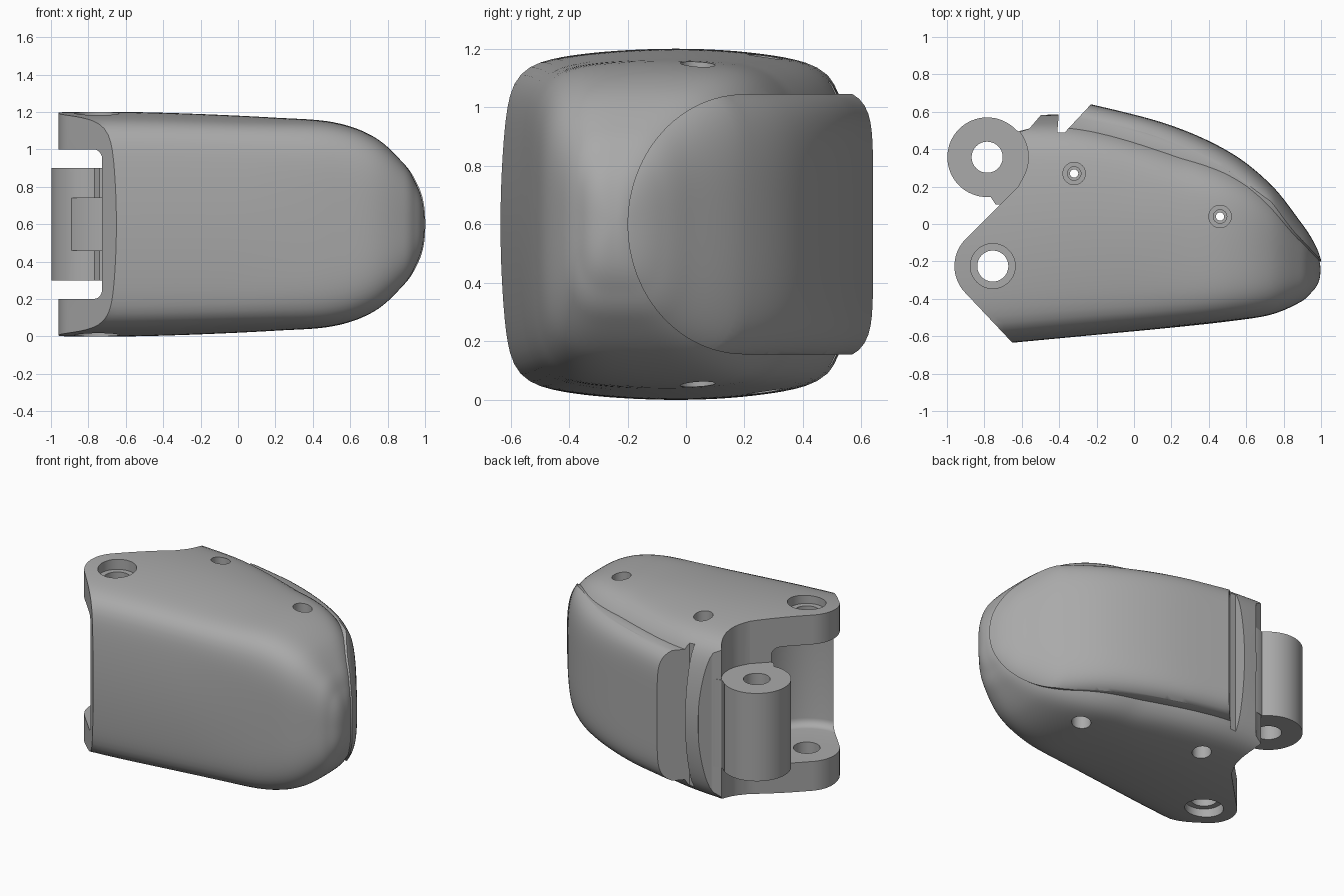
import bpy, bmesh, math
from mathutils import Vector, Matrix

if "Cube" in bpy.data.objects:
    bpy.data.objects.remove(bpy.data.objects["Cube"], do_unlink=True)

MID = 0.6                      # mid-height of the whole part
EAR = (-0.755, -0.225)         # fork pivot
HUB = (-0.785, 0.357)          # rear pivot
SCREWS = [(-0.32, 0.27), (0.46, 0.04)]

grey = bpy.data.materials.new("plain grey")
grey.use_nodes = True
grey.diffuse_color = (0.4, 0.4, 0.4, 1)
grey.node_tree.nodes["Principled BSDF"].inputs["Base Color"].default_value = (0.4, 0.4, 0.4, 1)


def make(name, bm):
    bmesh.ops.recalc_face_normals(bm, faces=bm.faces)
    me = bpy.data.meshes.new(name)
    bm.to_mesh(me)
    bm.free()
    me.materials.append(grey)
    ob = bpy.data.objects.new(name, me)
    bpy.context.collection.objects.link(ob)
    return ob


def skin(name, rings):
    """Closed solid through a list of equal rings of points."""
    bm = bmesh.new()
    rings = [[bm.verts.new(p) for p in ring] for ring in rings]
    for p, q in zip(rings, rings[1:]):
        for i in range(len(p)):
            j = (i + 1) % len(p)
            bm.faces.new((p[i], p[j], q[j], q[i]))
    bm.faces.new(rings[0])
    bm.faces.new(rings[-1])
    return make(name, bm)


def prism(name, pts, z0, z1):
    return skin(name, [[(x, y, z) for x, y in pts] for z in (z0, z1)])


def arc(c, r, a0, a1, n):
    angles = [math.radians(a0 + (a1 - a0) * i / n) for i in range(n + 1)]
    return [(c[0] + r * math.cos(a), c[1] + r * math.sin(a)) for a in angles]


def lathe(name, c, profile):
    """Turn (radius, height) steps around the vertical axis at c."""
    return skin(name, [[(x, y, z) for x, y in arc(c, r, 0, 360, 64)[:-1]] for r, z in profile])


def mirrored(lower):
    """Complete a profile by reflecting it about mid-height."""
    return lower + [(r, 2 * MID - z) for r, z in reversed(lower)]


def combine(ob, other, op='DIFFERENCE'):
    other.hide_render = True
    m = ob.modifiers.new(op.lower(), 'BOOLEAN')
    m.operation, m.object, m.solver = op, other, 'EXACT'
    bpy.ops.object.select_all(action='DESELECT')
    bpy.context.view_layer.objects.active = ob
    ob.select_set(True)
    bpy.ops.object.modifier_apply(modifier=m.name)
    bpy.data.objects.remove(other, do_unlink=True)


def smooth(ob):
    bpy.ops.object.select_all(action='DESELECT')
    bpy.context.view_layer.objects.active = ob
    ob.select_set(True)
    bpy.ops.object.shade_smooth_by_angle(angle=math.radians(32))


# Stations along the length: x, front y, shell back y, pad back y, half height
STATIONS = [
    (-1.0, -0.667, 0.56, 0.75, 0.6), (-0.6, -0.63, 0.58, 0.715, 0.6),
    (-0.23, -0.595, 0.575, 0.64, 0.59), (0.19, -0.555, 0.475, 0.53, 0.57),
    (0.51, -0.52, 0.345, 0.385, 0.545), (0.73, -0.485, 0.195, 0.21, 0.465),
    (0.885, -0.42, 0.0, 0.012, 0.325), (0.95, -0.365, -0.1, -0.088, 0.22),
    (0.985, -0.315, -0.18, -0.168, 0.125), (0.997, -0.25, -0.24, -0.235, 0.005)]


def stations(steps=8):
    P = [Vector(s) for s in STATIONS]
    x, lo, back, pad, h = P[-2]
    P = [2 * P[0] - P[1]] + P + [Vector((x, back, lo, lo, -h))]   # round over the tip
    for i in range(1, len(P) - 2):
        a, b, c, d = P[i - 1:i + 3]
        for k in range(steps):
            t = k / steps
            yield 0.5 * (2 * b + (c - a) * t + (2 * a - 5 * b + 4 * c - d) * t ** 2
                         + (3 * b - a - 3 * c + d) * t ** 3)
    yield P[-2]


def loft(name, section, segs=128):
    """Skin rounded-box cross-sections whose sides are slightly crowned."""
    rings = []
    for s in stations():
        x, y0, y1, h, n, front_crown, back_crown, top_crown = section(s)
        ring = []
        for i in range(segs):
            a = 2 * math.pi * i / segs
            c, q = math.cos(a), math.sin(a)
            r = (abs(c) ** n + abs(q) ** n) ** (-1 / n)
            u, v = r * c, r * q
            side = back_crown if u > 0 else front_crown
            y = (y0 + y1) / 2 + u * (1 - side * v * v) * (y1 - y0) / 2
            ring.append((x, y, MID + v * (1 - top_crown * u * u) * h))
        rings.append(ring)
    return skin(name, rings)


def shell_section(s):
    x, lo, back, pad, h = s
    f = max(0, min(1, x))
    back_crown = (0.25 - 0.16 * abs(x - 0.25)) * (1 - f ** 3)
    return x, lo, back, h, 10 - 7 * f ** 0.8, 0.07 * (1 - f), back_crown, 0.1 * (1 - f)


def pad_section(s):
    x, lo, back, pad, h = s
    f = max(0, min(1, x))
    return x + 0.008 * f ** 4, lo, pad, min(0.475, h + 0.012), 7 - 4 * f, 0, 0, 0


# Shell: lofted body trimmed to the plan outline with the fork ears
shell = loft("shell_with_grip_pad", shell_section)
outline = ([(-0.45, -0.855), (-0.65, -0.635)] + arc(EAR, 0.205, 222, 135, 20)
           + [(-0.62, 0.2)] + arc(HUB, 0.22, -30, 38, 10)
           + [(-0.56, 0.51), (-0.5, 0.58), (-0.5, 0.9), (1.2, 0.9), (1.2, -0.9)])
combine(shell, prism("plan", outline, -0.2, 1.4), 'INTERSECT')

# Finger pad: slightly proud of the shell, trimmed to a U and fused on
pad = loft("grip_pad", pad_section)
bend = [(0.2 + 0.4 * c, MID + 0.445 * s) for c, s in arc((0, 0), 1, 90, 270, 48)]
u_shape = prism("u_shape", bend + [(0.9, MID - 0.445), (0.9, MID + 0.445)], -0.393, 1.3)
u_shape.data.transform(Matrix(((0, 0, 1, 0), (1, 0, 0, 0), (0, 1, 0, 0), (0, 0, 0, 1))))
combine(pad, u_shape, 'INTERSECT')
combine(shell, pad, 'UNION')

# Fork pocket with rounded rims, and the slot behind the pad
rim = [(0.28 + dx, 0.25 - dz) for dx, dz in arc((0, 0), 0.05, 90, 0, 6)]
combine(shell, lathe("pocket", EAR, mirrored(rim)))
slot = [(-0.41, 0.49), (-0.37, 0.49), (-0.2, 0.672), (-0.2, 0.8), (-0.385, 0.8)]
combine(shell, prism("slot", slot, -0.2, 1.4))

# Pivot bores and screw holes, stepped from both faces
combine(shell, lathe("ear_bore", EAR, mirrored([(0.12, -0.2), (0.12, 0.07), (0.083, 0.07)])))
screw = [(0.06, -0.2), (0.06, 0.16), (0.036, 0.16), (0.036, 0.26), (0.022, 0.26)]
for c in SCREWS:
    combine(shell, lathe("screw_hole", c, mirrored(screw)))
smooth(shell)

# Rear hub with its web, bore and clearance groove
hub = lathe("rear_hub", HUB, mirrored([(0.213, 0.3)]))
web = [(-0.79, 0.36), (-0.77, 0.15), (-0.74, 0.105), (-0.5, 0.105), (-0.5, 0.5),
       (-0.56, 0.51), (-0.62, 0.495), (-0.66, 0.53)]
combine(hub, prism("web", web, 0.3, 0.9), 'UNION')
combine(hub, lathe("clearance", EAR, mirrored([(0.33, 0.1)])))
combine(hub, lathe("groove", EAR, mirrored([(0.42, 0.46)])))
combine(hub, lathe("hub_bore", HUB, mirrored([(0.083, 0.1)])))
smooth(hub)
